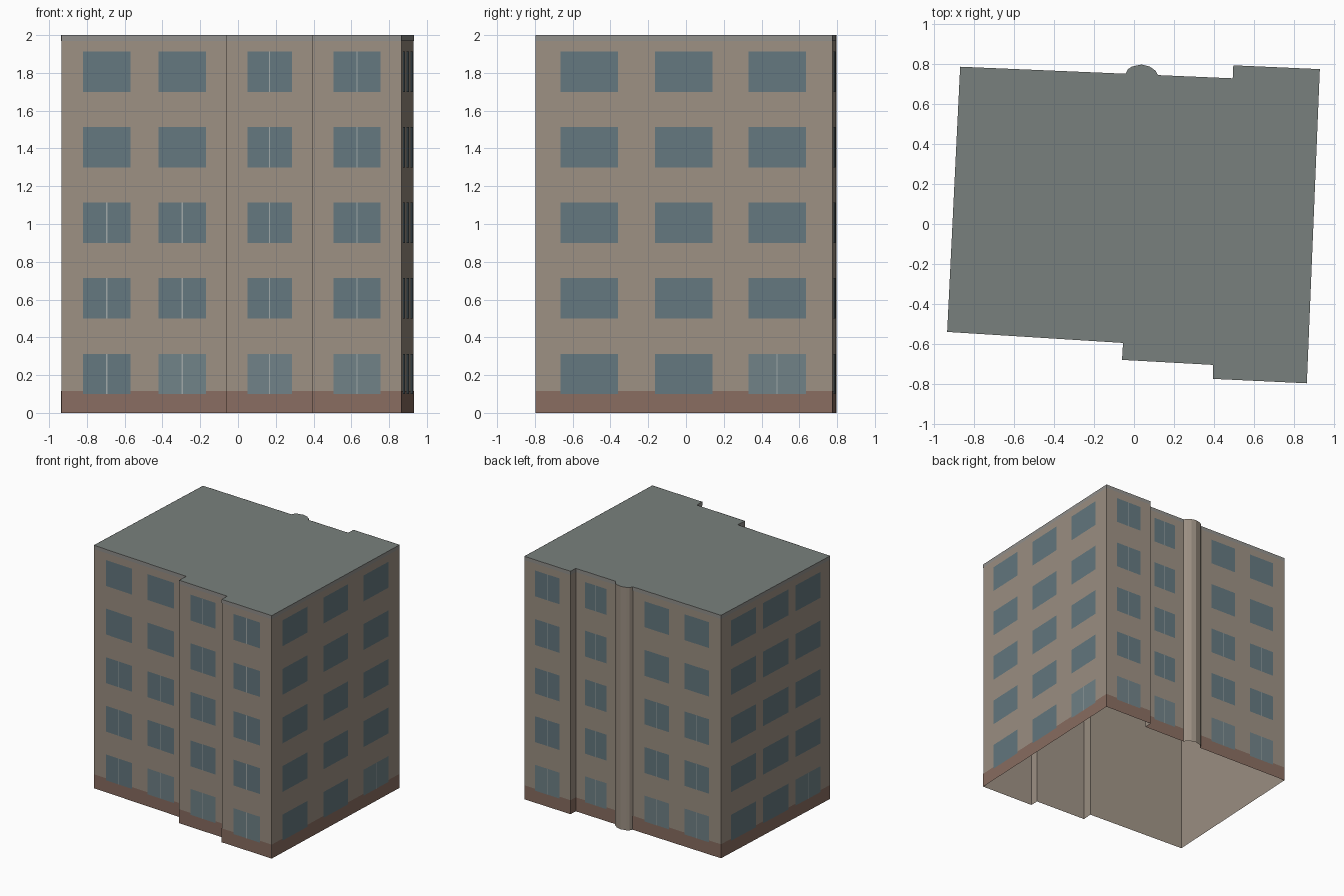
import bpy
from mathutils import Vector

if "Cube" in bpy.data.objects:
    bpy.data.objects.remove(bpy.data.objects["Cube"])

H = 2.0
ROWS = [0.10 + 0.40 * i for i in range(5)]
WIN_H = 0.213

# Footprint, counter-clockwise from the front left corner
front = [(-0.935, -0.54), (-0.055, -0.595), (-0.06, -0.68), (0.395, -0.705),
         (0.395, -0.775), (0.865, -0.797)]
back = [(0.93, 0.775), (0.497, 0.794), (0.494, 0.729), (0.12, 0.745)]
pillar = [(0.107, 0.768), (0.078, 0.788), (0.037, 0.798), (-0.01, 0.788),
          (-0.03, 0.775), (-0.042, 0.752)]
outline = front + back + pillar + [(-0.87, 0.787)]
N = len(outline)
PILLAR_SIDES = range(9, 15)


def material(name, rgb):
    m = bpy.data.materials.new(name)
    lin = [((c / 255 + 0.055) / 1.055) ** 2.4 for c in rgb]
    m.diffuse_color = (*lin, 1)
    m.use_nodes = True
    m.node_tree.nodes["Principled BSDF"].inputs["Base Color"].default_value = m.diffuse_color
    return m


def add_object(name, quads, mat):
    verts, faces = [], []
    for q in quads:
        faces.append(list(range(len(verts), len(verts) + len(q))))
        verts += q
    me = bpy.data.meshes.new(name)
    me.from_pydata(verts, [], faces)
    me.materials.append(mat)
    ob = bpy.data.objects.new(name, me)
    bpy.context.collection.objects.link(ob)
    return ob


def panel(side, a, b, z0, z1, off=0.0):
    """Rectangle on a wall side, between fractions a and b of its length."""
    p, q = Vector(outline[side]), Vector(outline[(side + 1) % N])
    d = q - p
    n = Vector((d.y, -d.x)).normalized() * off
    s, e = p + d * a + n, p + d * b + n
    return [(s.x, s.y, z0), (e.x, e.y, z0), (e.x, e.y, z1), (s.x, s.y, z1)]


tan = material("wall_tan", (156, 144, 131))
brown = material("plinth_brown", (137, 109, 97))
grey = material("cornice_grey", (146, 144, 140))
slate = material("roof_slate", (121, 128, 125))
glass = material("glass_blue", (100, 120, 127))
pale = material("glass_pale", (112, 130, 135))
frame = material("frame_light", (160, 168, 168))

# Plain wall shell, open at the bottom, and flat roof
walls = bpy.data.meshes.new("walls")
walls.from_pydata([(x, y, z) for z in (0, H) for x, y in outline], [],
                  [(i, (i + 1) % N, (i + 1) % N + N, i + N) for i in range(N)])
walls.materials.append(tan)
bpy.context.collection.objects.link(bpy.data.objects.new("walls", walls))
add_object("roof", [[(x, y, H) for x, y in outline]], slate)

# Plinth and cornice bands on the flat walls
flat = [i for i in range(N) if i not in PILLAR_SIDES]
add_object("plinth", [panel(i, 0, 1, 0, 0.115, 0.001) for i in flat], brown)
add_object("cornice", [panel(i, 0, 1, 1.97, H, 0.001) for i in flat], grey)

# Window columns: side, start, end, number of lower rows with a divider, pale ground floor
columns = [
    (0, 0.131, 0.415, 3, False), (0, 0.585, 0.869, 3, True),
    (2, 0.242, 0.758, 5, True), (4, 0.234, 0.766, 5, True),
    (5, 0.084, 0.278, 0, False), (5, 0.402, 0.596, 0, False), (5, 0.717, 0.911, 1, True),
    (6, 0.23, 0.77, 5, True), (8, 0.23, 0.77, 5, True),
    (15, 0.136, 0.41, 3, True), (15, 0.59, 0.864, 3, True),
    (16, 0.09, 0.32, 0, False), (16, 0.385, 0.615, 0, False), (16, 0.68, 0.91, 1, True),
]

windows, ground_windows, dividers = [], [], []
for side, a, b, divided, light in columns:
    length = (Vector(outline[(side + 1) % N]) - Vector(outline[side])).length
    w = 0.003 / length
    m = (a + b) / 2
    for r, z in enumerate(ROWS):
        target = ground_windows if light and r == 0 else windows
        target.append(panel(side, a, b, z, z + WIN_H, 0.002))
        if r < divided:
            dividers.append(panel(side, m - w, m + w, z, z + WIN_H, 0.003))

add_object("windows", windows, glass)
add_object("ground_floor_windows", ground_windows, pale)
add_object("window_dividers", dividers, frame)
